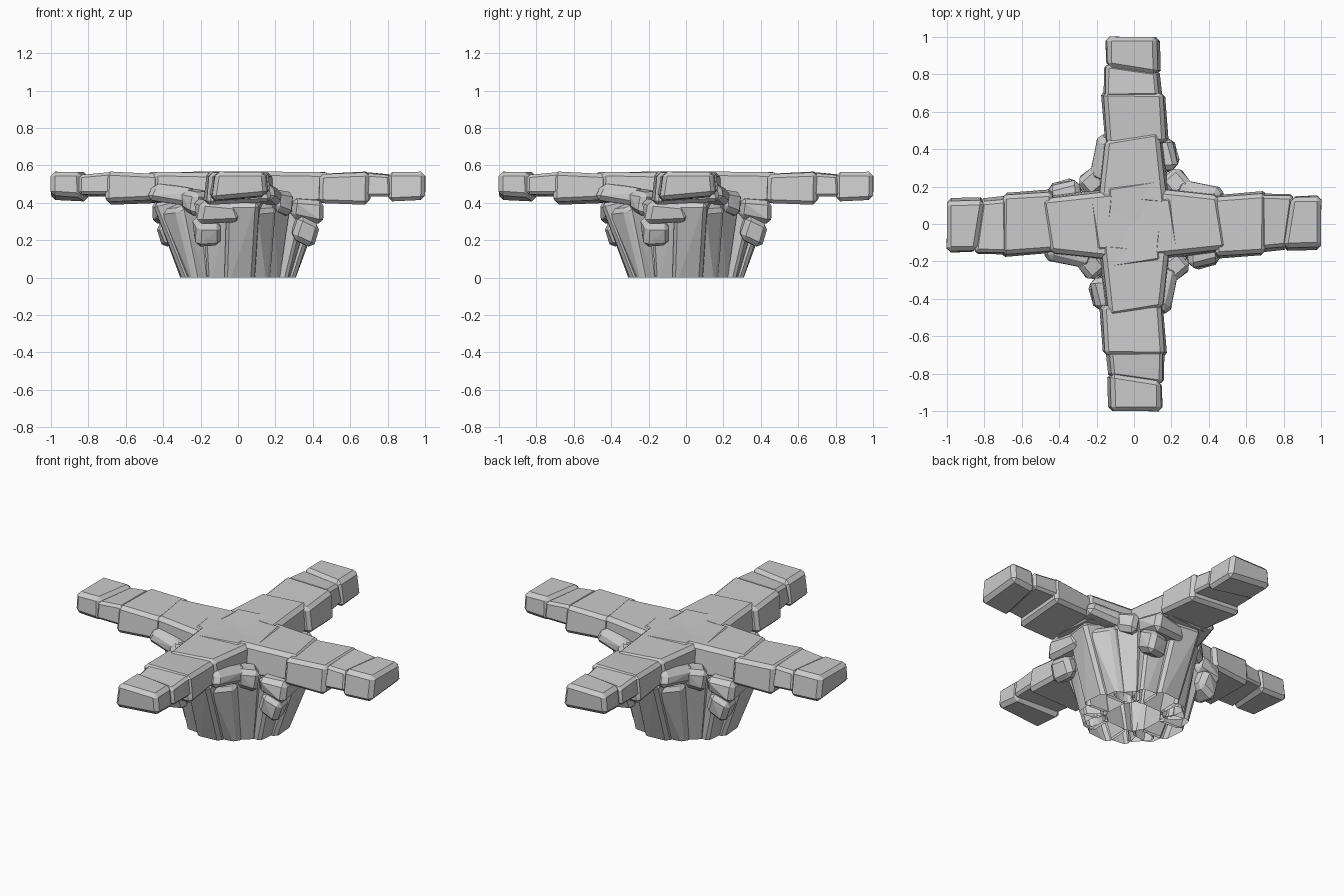
import bpy, bmesh, math, random
from mathutils import Vector, Matrix

if "Cube" in bpy.data.objects:
    bpy.data.objects.remove(bpy.data.objects["Cube"])

random.seed(4)


def stone(name, points, bevel=0.02, jitter=0.008, cut=False):
    """Chipped convex stone, repeated for the four arms of the cross."""
    bm = bmesh.new()
    for p in points:
        j = Vector([random.uniform(-jitter, jitter) for _ in range(3)])
        bm.verts.new(Vector(p) + j)
    hull = bmesh.ops.convex_hull(bm, input=bm.verts)
    loose = [g for g in hull["geom_interior"] if isinstance(g, bmesh.types.BMVert)]
    bmesh.ops.delete(bm, geom=loose, context='VERTS')
    bmesh.ops.dissolve_limit(bm, angle_limit=math.radians(4),
                             verts=bm.verts, edges=bm.edges)
    sharp = [e for e in bm.edges if e.calc_face_angle(0) > math.radians(35)]
    bmesh.ops.bevel(bm, geom=sharp, offset=bevel, segments=1, profile=0.5,
                    affect='EDGES', clamp_overlap=True)
    if cut:  # stones standing on the ground are open underneath
        bmesh.ops.bisect_plane(bm, geom=bm.verts[:] + bm.edges[:] + bm.faces[:],
                               plane_co=(0, 0, 0), plane_no=(0, 0, -1), clear_outer=True)
    bmesh.ops.recalc_face_normals(bm, faces=bm.faces)
    me = bpy.data.meshes.new(name)
    bm.to_mesh(me)
    bm.free()
    for i, side in enumerate(("right", "back", "left", "front")):
        ob = bpy.data.objects.new(f"{name}_{side}", me)
        ob.rotation_euler.z = i * math.pi / 2
        bpy.context.collection.objects.link(ob)


def arm_block(name, inner, outer, **kw):
    """Each end: x at -y side, x at +y side, y0, y1, z0 at -y, z0 at +y, z top."""
    pts = []
    for xa, xb, y0, y1, za, zb, zt in (inner, outer):
        pts += [(xa, y0, za), (xb, y1, zb), (xb, y1 - 0.01, zt), (xa, y0 + 0.02, zt)]
    stone(name, pts, **kw)


def slab(name, foot, head, z, zlow, **kw):
    """Leaning slab: foot and head are (x, y) outlines, head slopes z -> zlow outward."""
    pts = []
    for i, ((fx, fy), (hx, hy)) in enumerate(zip(foot, head)):
        h = zlow if i < 2 else z
        top = Vector((hx, hy, h))
        base = Vector((fx, fy, 0))
        pts += [top, base + (base - top) * (0.08 / h)]
    stone(name, pts, cut=True, **kw)


def boulder(name, center, size, turn, tilt):
    """Small chipped stone wedged under the arms."""
    rot = Matrix.Rotation(turn, 3, 'Z') @ Matrix.Rotation(tilt, 3, 'Y')
    pts = []
    for sx in (-1, 1):
        for sy in (-1, 1):
            for sz in (-1, 1):
                k = 0.78 if sz * sx > 0 else 1.0
                p = Vector((sx * size[0] * k, sy * size[1] * k, sz * size[2])) / 2
                pts.append(Vector(center) + rot @ p)
    stone(name, pts, bevel=0.025, jitter=0.012)


# Walkway stones from the tip inward
arm_block("arm_tip", (.80, .84, -.145, .15, .405, .43, .565),
          (1.0, 1.0, -.14, .155, .415, .44, .565), bevel=.022, jitter=.002)
arm_block("arm_joint", (.68, .68, -.15, .165, .43, .45, .56),
          (.815, .85, -.14, .16, .43, .445, .552), bevel=.015, jitter=.005)
arm_block("arm_middle", (.44, .42, -.19, .155, .40, .42, .555),
          (.70, .71, -.17, .175, .39, .41, .565), bevel=.02, jitter=.006)
arm_block("arm_root", (.10, .13, -.20, .19, .38, .38, .565),
          (.49, .45, -.15, .165, .40, .41, .568), bevel=.022, jitter=.006)
arm_block("arm_core", (-.05, -.05, -.16, .15, .40, .40, .562),
          (.24, .20, -.15, .15, .40, .40, .566), bevel=.015, jitter=.005)

# Leaning slabs of the trunk
slab("trunk_main_slab", [(.31, -.07), (.30, .09), (.14, .09), (.14, -.07)],
     [(.44, -.06), (.45, .11), (.22, .15), (.22, -.06)], .46, .40, bevel=.018)
slab("trunk_side_slab", [(.27, .07), (.24, .17), (.10, .15), (.12, .07)],
     [(.42, .10), (.33, .20), (.18, .19), (.2, .1)], .45, .36, bevel=.018)
slab("trunk_corner_slab", [(.26, .12), (.16, .23), (.08, .14), (.14, .08)],
     [(.31, .18), (.19, .29), (.1, .2), (.2, .1)], .46, .42, bevel=.02)
slab("trunk_back_slab", [(.27, -.17), (.28, -.06), (.14, -.05), (.14, -.15)],
     [(.35, -.19), (.38, -.05), (.2, -.04), (.2, -.17)], .44, .36, bevel=.015)

# Boulders wedged between trunk and arms
boulder("low_boulder", (.355, -.165, .245), (.13, .15, .13), .2, .35)
boulder("upper_boulder", (.36, -.11, .36), (.19, .24, .11), .1, .2)
boulder("corner_boulder", (.22, -.225, .405), (.14, .12, .12), .7, .25)
boulder("flank_boulder", (.35, .16, .44), (.26, .12, .10), -.2, -.15)
